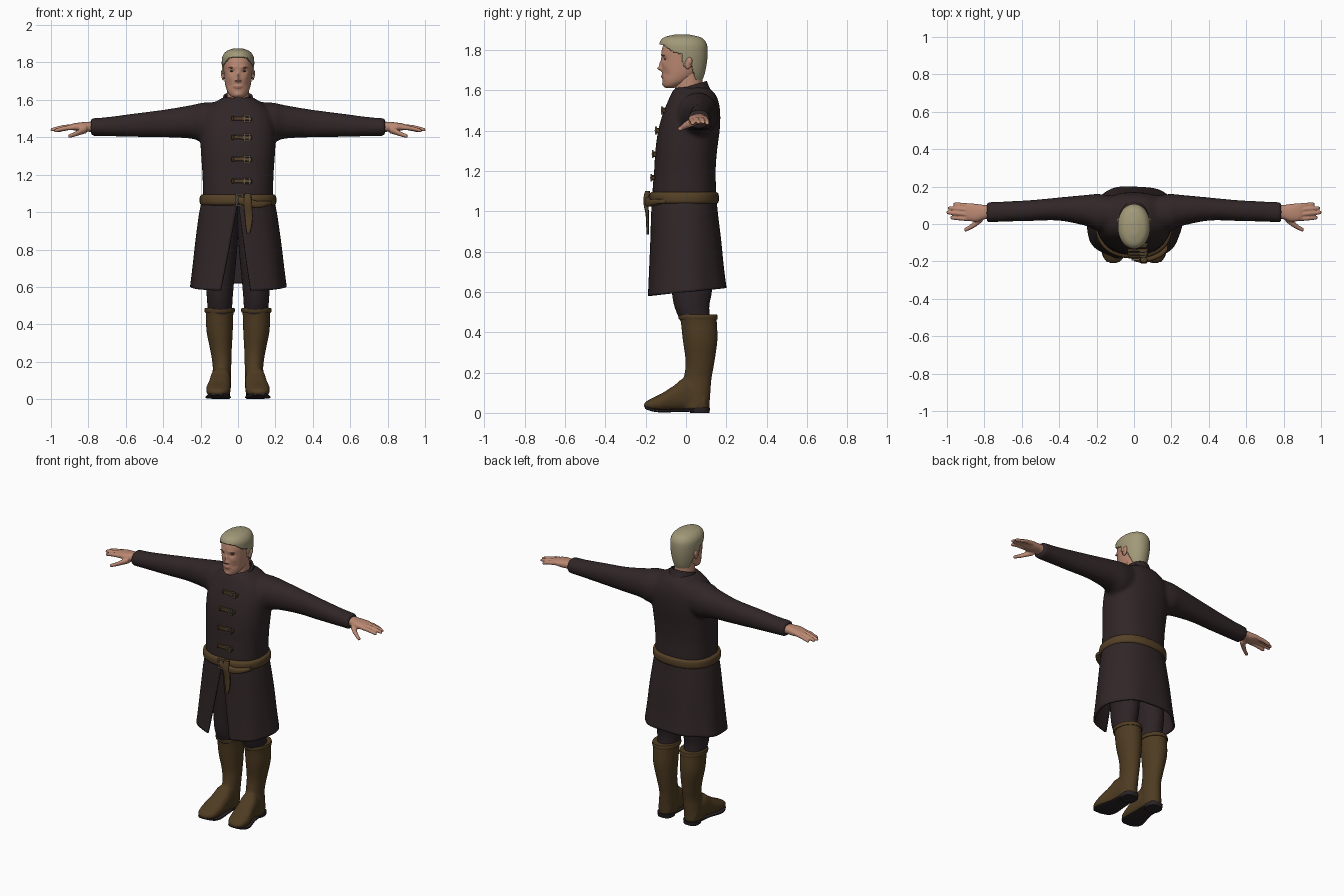
import bpy, bmesh, math
from mathutils import Vector, Matrix


def material(name, r, g, b):
    m = bpy.data.materials.new(name)
    m.diffuse_color = (r, g, b, 1)
    return m


COAT = material("coat_cloth", .030, .019, .020)
TROUSER = material("trouser_cloth", .026, .017, .019)
BOOT = material("boot_leather", .078, .045, .016)
BELT = material("belt_leather", .090, .052, .020)
SOLE = material("dark_sole", .022, .016, .018)
SKIN = material("skin", .50, .25, .17)
LIP = material("lips", .36, .14, .10)
HAIR = material("blond_hair", .36, .32, .19)
METAL = material("dull_metal", .14, .11, .075)
EYE = material("dark_eye", .05, .035, .03)


def smooth_rows(rows, sub):
    """Catmull-Rom interpolation through the cross-section rows."""
    out, n = [], len(rows)
    for i in range(n - 1):
        p = [rows[max(i - 1, 0)], rows[i], rows[i + 1], rows[min(i + 2, n - 1)]]
        for k in range(sub):
            t = k / sub
            out.append([.5 * (2 * b + (c - a) * t + (2 * a - 5 * b + 4 * c - d) * t * t
                              + (3 * b - a - 3 * c + d) * t ** 3) for a, b, c, d in zip(*p)])
    return out + [list(rows[-1])]


def on_ring(row, a, p):
    _, u0, u1, v0, v1 = row
    c, s = math.cos(a), math.sin(a)
    return ((u0 + u1) / 2 + (u1 - u0) / 2 * math.copysign(abs(c) ** (2 / p), c),
            (v0 + v1) / 2 + (v1 - v0) / 2 * math.copysign(abs(s) ** (2 / p), s))


def tube(bm, axis, rows, segs=32, p=2.0, sub=4, caps=True):
    """Loft of superellipses; a row is (position, min u, max u, min v, max v)."""
    rings = []
    for row in smooth_rows(rows, sub):
        ring = []
        for k in range(segs):
            u, v = on_ring(row, 2 * math.pi * k / segs, p)
            t = row[0]
            ring.append(bm.verts.new({'x': (t, u, v), 'y': (u, t, v), 'z': (u, v, t)}[axis]))
        rings.append(ring)
    faces = [bm.faces.new((a[k], a[(k + 1) % segs], b[(k + 1) % segs], b[k]))
             for a, b in zip(rings, rings[1:]) for k in range(segs)]
    if caps:
        faces += [bm.faces.new(rings[0]), bm.faces.new(rings[-1])]
    bmesh.ops.recalc_face_normals(bm, faces=faces)


def box(bm, c, s, rot=0):
    m = Matrix.Translation(c) @ Matrix.Rotation(rot, 4, 'Y') @ Matrix.Diagonal((*s, 1))
    bmesh.ops.create_cube(bm, size=1, matrix=m)


def ball(bm, c, s, tilt=0):
    m = Matrix.Translation(c) @ Matrix.Rotation(tilt, 4, 'X') @ Matrix.Diagonal((*s, 1))
    bmesh.ops.create_uvsphere(bm, u_segments=16, v_segments=10, radius=1, matrix=m)


def finish(name, bm, *mats, voxel=0, relax=0, mirror=False, thick=0):
    me = bpy.data.meshes.new(name)
    for f in bm.faces:
        f.smooth = True
    bm.to_mesh(me)
    bm.free()
    me.set_sharp_from_angle(angle=math.radians(40))
    ob = bpy.data.objects.new(name, me)
    bpy.context.collection.objects.link(ob)
    for m in mats:
        me.materials.append(m)
    if voxel:
        r = ob.modifiers.new("blend", 'REMESH')
        r.mode, r.voxel_size, r.use_smooth_shade = 'VOXEL', voxel, True
    if relax:
        s = ob.modifiers.new("relax", 'SMOOTH')
        s.factor, s.iterations = .5, relax
    if thick:
        s = ob.modifiers.new("thickness", 'SOLIDIFY')
        s.thickness, s.offset = thick, -1
    if mirror:
        m = ob.modifiers.new("mirror", 'MIRROR')
        m.use_mirror_merge = False
    return ob


def sym(rows):
    """(z, half width, front, back) to full rows."""
    return [(z, -w, w, f, b) for z, w, f, b in rows]


# Coat body with both sleeves, blended together
torso = sym([(1.05, .185, -.162, .146), (1.1, .187, -.166, .149), (1.2, .190, -.158, .147),
             (1.3, .197, -.152, .154), (1.4, .202, -.138, .167), (1.48, .198, -.116, .170),
             (1.54, .175, -.092, .162), (1.585, .125, -.072, .142), (1.615, .078, -.05, .105)])
sleeve = [(.05, -.02, .14, 1.38, 1.59), (.18, -.04, .16, 1.372, 1.586), (.25, -.012, .156, 1.393, 1.572),
          (.4, .018, .142, 1.4, 1.547), (.55, .016, .128, 1.402, 1.528), (.70, .012, .12, 1.406, 1.508),
          (.788, .008, .117, 1.408, 1.502)]
bm = bmesh.new()
tube(bm, 'z', torso, 48, 2.4)
for s in (1, -1):
    tube(bm, 'x', [(s * r[0], *r[1:]) for r in sleeve], 32, 2.1)
finish("coat_body", bm, COAT, voxel=.011, relax=5)

# Standing collar, higher at the back
bm = bmesh.new()
tube(bm, 'z', sym([(1.54, .112, -.095, .135), (1.58, .088, -.08, .116), (1.615, .078, -.066, .103)]), 40, caps=False)
for v in bm.verts:
    v.co.z += .3 * v.co.y
finish("collar", bm, COAT, thick=.012)

# Coat skirt, open at the front and flaring to the hem
skirt = smooth_rows(sym([(1.09, .186, -.166, .15), (1.0, .207, -.172, .157), (.85, .228, -.178, .175),
                         (.7, .245, -.188, .19), (.6, .257, -.196, .203)]), 5)
bm = bmesh.new()
grid = []
for row in skirt:
    t = max(0, (1.04 - row[0]) / .44)
    a0, a1 = -math.pi / 2 + .01 + .23 * t, 1.5 * math.pi - .01 - .33 * t
    line = []
    for k in range(81):
        a = a0 + (a1 - a0) * k / 80
        x, y = on_ring(row, a, 2.2)
        fold = 1 + .018 * t * math.sin(7 * a + .6)
        line.append(bm.verts.new((x * fold, y * fold, row[0] + .02 * t * math.sin(a))))
    grid.append(line)
for a, b in zip(grid, grid[1:]):
    for k in range(80):
        bm.faces.new((a[k], b[k], b[k + 1], a[k + 1]))
finish("coat_skirt", bm, COAT, thick=.012)

# Trousers
bm = bmesh.new()
tube(bm, 'z', [(1.05, -.01, .17, -.1, .12), (.8, .005, .175, -.085, .13), (.62, .022, .17, -.072, .13),
               (.52, .03, .165, -.055, .115), (.42, .035, .155, -.01, .13)], 32)
finish("trousers", bm, TROUSER, mirror=True)

# Boots: shaft, foot and rim blended together
bm = bmesh.new()
tube(bm, 'z', [(.483, .021, .176, -.034, .150), (.45, .025, .172, -.026, .153), (.36, .028, .168, -.016, .156),
               (.25, .034, .146, -.002, .141), (.17, .036, .135, -.012, .127), (.1, .038, .141, -.025, .121),
               (.018, .042, .145, -.03, .116)], 36)
tube(bm, 'y', [(.10, .05, .135, .012, .1), (0, .038, .147, .01, .17), (-.06, .038, .157, .008, .135),
               (-.12, .04, .17, .008, .097), (-.17, .05, .166, .012, .072), (-.198, .07, .15, .02, .057),
               (-.208, .09, .13, .03, .046)], 32, 2.4)
finish("boots", bm, BOOT, voxel=.008, relax=4, mirror=True)
bm = bmesh.new()
tube(bm, 'z', [(.462, .019, .177, -.035, .156), (.476, .016, .18, -.038, .157), (.487, .02, .177, -.035, .154)], 36)
finish("boot_rims", bm, BOOT, mirror=True)

# Soles and heels
bm = bmesh.new()
tube(bm, 'y', [(.06, .045, .14, .006, .022), (-.03, .042, .148, .005, .02), (-.12, .038, .172, .002, .018),
               (-.17, .048, .168, .008, .024), (-.203, .08, .145, .02, .034)], 24, 4)
tube(bm, 'z', [(0, .046, .142, .02, .116), (.026, .043, .145, .015, .12)], 24, 2.6, 1)
finish("soles", bm, SOLE, mirror=True)

# Belt, its folded loop and hanging tail
bm = bmesh.new()
tube(bm, 'z', sym([(1.036, .192, -.168, .15), (1.044, .203, -.181, .161), (1.065, .205, -.184, .163),
                   (1.086, .203, -.181, .161), (1.094, .192, -.17, .15)]), 56, 2.3, 2)
tube(bm, 'x', [(.0, -.2, -.17, 1.045, 1.085), (.05, -.207, -.175, 1.03, 1.075), (.1, -.195, -.165, 1.022, 1.06),
               (.15, -.172, -.13, 1.03, 1.06), (.18, -.14, -.1, 1.04, 1.06)], 16, 3)
tube(bm, 'z', [(1.1, .035, .07, -.203, -.178), (1.05, .03, .073, -.212, -.185), (.98, .036, .079, -.2, -.184),
               (.92, .042, .072, -.197, -.183), (.885, .048, .062, -.195, -.184)], 16, 3)
finish("belt", bm, BELT)


def buckle(bm, x, y, z, w, h, bar):
    for s in (1, -1):
        box(bm, (x + s * w / 2, y, z), (bar, .009, h + bar))
        box(bm, (x, y, z + s * h / 2), (w + bar, .009, bar))
    box(bm, (x - w * .1, y - .003, z), (w, .006, bar * .8))


def chest_y(z):
    rows = smooth_rows(torso, 6)
    return min(rows, key=lambda r: abs(r[0] - z))[3]


# Chest clasps and buckles
straps, buckles = bmesh.new(), bmesh.new()
for z in (1.5, 1.4, 1.283, 1.166):
    y = chest_y(z)
    box(straps, (.022, y - .001, z), (.105, .018, .021), .03)
    box(straps, (-.028, y - .004, z), (.012, .018, .027))
    buckle(buckles, .048, y - .011, z, .028, .032, .007)
buckle(buckles, .008, -.19, 1.065, .036, .056, .009)
bmesh.ops.bevel(straps, geom=straps.edges[:], offset=.003, segments=1, affect='EDGES')
finish("chest_straps", straps, BELT)
finish("buckles", buckles, METAL)

# Hands: palm, four fingers and thumb
bm = bmesh.new()
tube(bm, 'x', [(.76, .03, .1, 1.425, 1.485), (.8, .025, .102, 1.43, 1.483), (.84, .012, .107, 1.43, 1.48),
               (.88, .017, .11, 1.438, 1.474), (.9, .03, .1, 1.443, 1.468)], 24, 2.4)
tube(bm, 'x', [(.81, .012, .06, 1.422, 1.465), (.845, -.014, .025, 1.412, 1.446), (.875, -.03, -.003, 1.403, 1.428),
               (.9, -.041, -.018, 1.397, 1.418), (.908, -.036, -.024, 1.402, 1.413)], 16)
for y0, x1, y1, dz in ((.097, .967, .106, -.004), (.074, .995, .086, .001), (.05, 1.003, .062, .001), (.027, .982, .034, -.004)):
    rows = []
    for t, r in ((0, .0125), (.45, .0125), (.85, .0105), (.97, .008), (1, .004)):
        y, z = y0 + (y1 - y0) * t, 1.457 + dz - .02 * t * t
        rows.append((.87 + (x1 - .87) * t, y - r, y + r, z - r, z + r))
    tube(bm, 'x', rows, 14)
finish("hands", bm, SKIN, voxel=.0045, relax=2, mirror=True)

# Neck
bm = bmesh.new()
tube(bm, 'z', sym([(1.54, .065, -.055, .09), (1.61, .06, -.055, .083), (1.70, .058, -.06, .08)]), 32)
finish("neck", bm, SKIN)

# Head with the face shaped by soft bumps
bm = bmesh.new()
tube(bm, 'z', sym([(1.611, .02, -.1, -.06), (1.622, .04, -.111, -.03), (1.645, .057, -.116, .02),
                   (1.68, .068, -.118, .065), (1.72, .074, -.12, .088), (1.76, .077, -.122, .095),
                   (1.8, .078, -.12, .095), (1.84, .067, -.103, .08), (1.862, .035, -.06, .04)]), 112, 2.1, 7)
bumps = [(0, 1.707, .011, .010, .021), (0, 1.728, .008, .018, .012), (0, 1.668, .02, .009, .006),
         (0, 1.628, .02, .011, .005), (.033, 1.753, .014, .010, -.009), (.03, 1.775, .02, .007, .004),
         (.013, 1.702, .006, .006, .008), (.042, 1.72, .014, .012, .003), (.045, 1.68, .014, .016, -.004)]
for v in bm.verts:
    if v.co.y < -.03:
        x, z = abs(v.co.x), v.co.z
        v.co.y -= sum(h * math.exp(-((x - a) / sx) ** 2 - ((z - b) / sz) ** 2) for a, b, sx, sz, h in bumps)
for f in bm.faces:
    c = f.calc_center_median()
    if c.y < -.09 and (c.x / .025) ** 2 + ((c.z - 1.668) / .009) ** 2 < 1:
        f.material_index = 1
finish("head", bm, SKIN, LIP)

# Ears
bm = bmesh.new()
ball(bm, (.08, .012, 1.735), (.009, .018, .031), -.2)
ball(bm, (.083, .018, 1.742), (.009, .013, .020), -.2)
finish("ears", bm, SKIN, mirror=True)

# Eyes and brows
bm = bmesh.new()
ball(bm, (.031, -.101, 1.753), (.011, .0075, .0045))
finish("eyes", bm, EYE, mirror=True)
bm = bmesh.new()
ball(bm, (.034, -.112, 1.772), (.017, .008, .003))
finish("brows", bm, LIP, mirror=True)

# Short hair: a cap cut back along the hairline
bm = bmesh.new()
tube(bm, 'z', sym([(1.632, .056, -.1, .074), (1.68, .073, -.12, .092), (1.74, .083, -.127, .104),
                   (1.8, .087, -.13, .107), (1.835, .082, -.131, .1), (1.86, .062, -.112, .077),
                   (1.873, .03, -.07, .03), (1.876, .01, -.045, .005)]), 112, 2.1, 8)


def hairline(z):
    pts = ((1.63, .055), (1.70, .035), (1.715, .03), (1.72, -.012), (1.775, -.02), (1.795, -.075), (1.825, -.11), (1.83, -.2), (2, -.2))
    for (a, p), (b, q) in zip(pts, pts[1:]):
        if z <= b:
            return p + (q - p) * (z - a) / (b - a)


drop = [f for f in bm.faces if f.calc_center_median().y < hairline(f.calc_center_median().z) or f.calc_center_median().z < 1.633]
bmesh.ops.delete(bm, geom=drop, context='FACES')
finish("hair", bm, HAIR, thick=.012)
